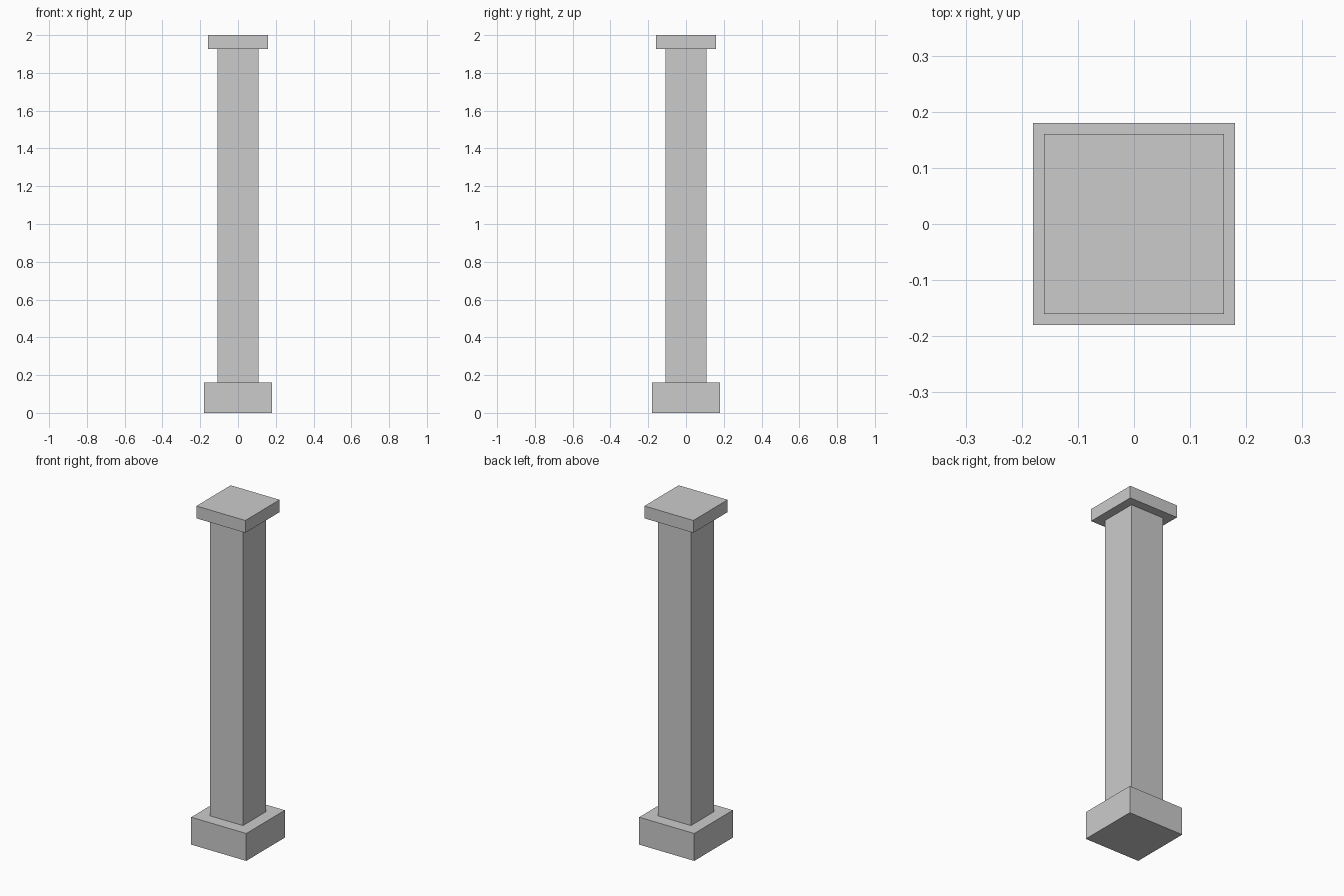
import bpy

if "Cube" in bpy.data.objects:
    bpy.data.objects.remove(bpy.data.objects["Cube"])


def square_block(name, half_width, z_bottom, z_top):
    """Add a square block centred on the z axis."""
    bpy.ops.mesh.primitive_cube_add(size=1, location=(0, 0, (z_bottom + z_top) / 2))
    block = bpy.context.object
    block.name = name
    block.scale = (2 * half_width, 2 * half_width, z_top - z_bottom)
    bpy.ops.object.transform_apply(location=False, rotation=False, scale=True)
    return block


BASE_TOP = 0.162
CAP_BOTTOM = 1.927

# Wide plinth, slim shaft and thin overhanging cap
square_block("base", 0.18, 0.0, BASE_TOP)
square_block("shaft", 0.108, BASE_TOP, CAP_BOTTOM)
square_block("cap", 0.16, CAP_BOTTOM, 2.0)
